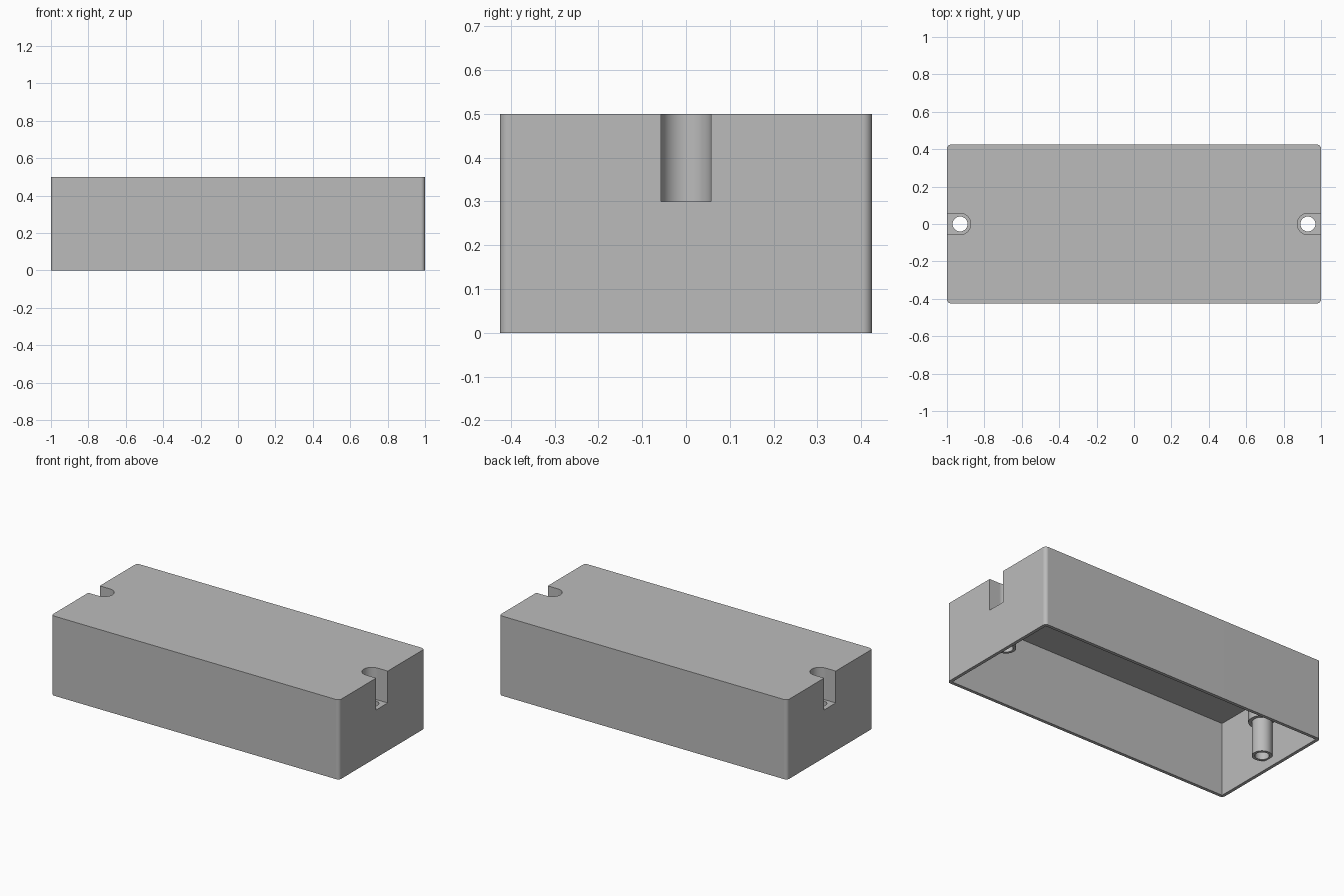
import bpy, bmesh
from math import pi, cos, sin, radians

cube = bpy.data.objects.get("Cube")
if cube:
    bpy.data.objects.remove(cube, do_unlink=True)

LENGTH, WIDTH, HEIGHT = 2.0, 0.85, 0.5
WALL, TOP = 0.02, 0.04
SCREW_X = 0.93
SLOT_R, POST_R, HOLE_R = 0.057, 0.057, 0.04

grey = bpy.data.materials.new("plain_grey")
grey.use_nodes = True
colour = (0.5, 0.5, 0.5, 1)
grey.diffuse_color = colour
grey.node_tree.nodes["Principled BSDF"].inputs["Base Color"].default_value = colour


def arc(cx, cy, r, start, end, steps):
    angles = [start + (end - start) * i / steps for i in range(steps + 1)]
    return [(cx + r * cos(a), cy + r * sin(a)) for a in angles]


def circle(cx, r):
    return arc(cx, 0, r, 0, 2 * pi, 40)[:-1]


def rectangle(length, width):
    x, y = length / 2, width / 2
    return [(x, y), (-x, y), (-x, -y), (x, -y)]


def rounded_rectangle(length, width, r):
    pts = []
    for i, (x, y) in enumerate(rectangle(length - 2 * r, width - 2 * r)):
        pts += arc(x, y, r, i * pi / 2, (i + 1) * pi / 2, 6)
    return pts


def u_shape(side, r, reach):
    """Half circle facing the middle, with straight sides running to the end."""
    pts = arc(SCREW_X, 0, r, pi / 2, 3 * pi / 2, 24) + [(reach, -r), (reach, r)]
    return [(side * x, y) for x, y in pts]


def prism(name, outline, z0, z1):
    mesh = bpy.data.meshes.new(name)
    bm = bmesh.new()
    base = bm.faces.new([bm.verts.new((x, y, z0)) for x, y in outline])
    top = bmesh.ops.extrude_face_region(bm, geom=[base])["geom"]
    verts = [v for v in top if isinstance(v, bmesh.types.BMVert)]
    bmesh.ops.translate(bm, verts=verts, vec=(0, 0, z1 - z0))
    bmesh.ops.recalc_face_normals(bm, faces=bm.faces)
    bm.to_mesh(mesh)
    bm.free()
    mesh.materials.append(grey)
    obj = bpy.data.objects.new(name, mesh)
    bpy.context.collection.objects.link(obj)
    return obj


def combine(target, tool, operation):
    tool.hide_render = True
    bpy.context.view_layer.objects.active = target
    mod = target.modifiers.new(operation, "BOOLEAN")
    mod.operation, mod.object, mod.solver = operation, tool, "EXACT"
    bpy.ops.object.modifier_apply(modifier=mod.name)
    bpy.data.objects.remove(tool, do_unlink=True)


# Open-bottomed shell with rounded upright corners
case = prism("enclosure_cover", rounded_rectangle(LENGTH, WIDTH, 0.022), 0, HEIGHT)
cavity = prism("cavity", rectangle(LENGTH - 2 * WALL, WIDTH - 2 * WALL), -0.1, HEIGHT - TOP)
combine(case, cavity, "DIFFERENCE")

# Screw pocket, post and through hole at each end
for side in (-1, 1):
    combine(case, prism("housing", u_shape(side, SLOT_R + WALL, 0.99), 0.27, 0.48), "UNION")
    combine(case, prism("post", circle(side * SCREW_X, POST_R), 0.055, 0.285), "UNION")
    combine(case, prism("slot", u_shape(side, SLOT_R, 1.1), 0.3, 0.6), "DIFFERENCE")
    combine(case, prism("hole", circle(side * SCREW_X, HOLE_R), -0.1, 0.4), "DIFFERENCE")

# Smooth curves while the large faces stay flat
bpy.ops.object.select_all(action="DESELECT")
case.select_set(True)
bpy.context.view_layer.objects.active = case
bpy.ops.object.shade_smooth_by_angle(angle=radians(30))
weighted = case.modifiers.new("flat_faces", "WEIGHTED_NORMAL")
weighted.keep_sharp = True
